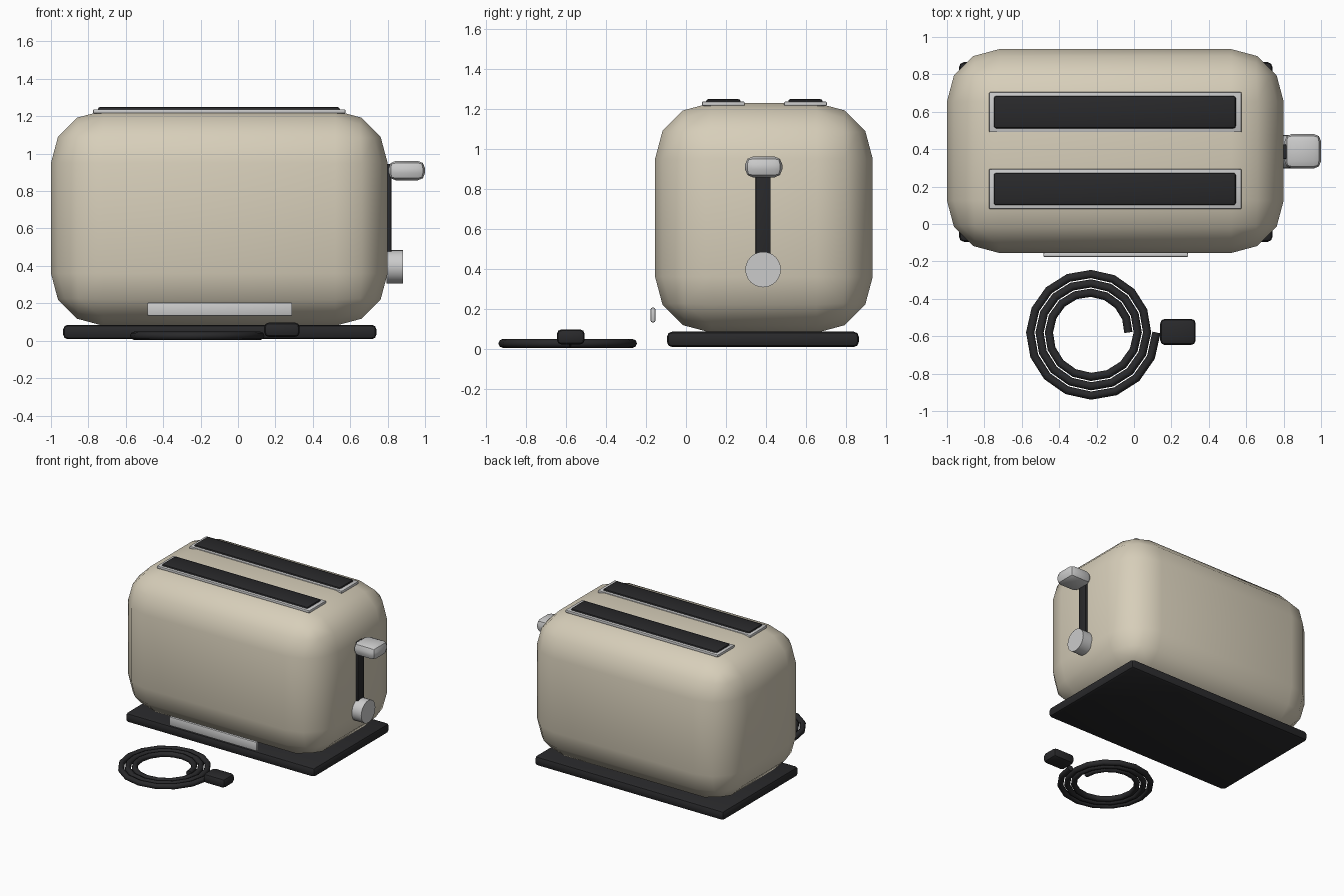
import bpy
from math import cos, sin, pi, radians

if "Cube" in bpy.data.objects:
    bpy.data.objects.remove(bpy.data.objects["Cube"])


def material(name, rgb):
    m = bpy.data.materials.new(name)
    m.diffuse_color = (*rgb, 1)
    m.use_nodes = True
    m.node_tree.nodes["Principled BSDF"].inputs["Base Color"].default_value = m.diffuse_color
    return m


CREAM = material("cream", (0.68, 0.62, 0.49))
BLACK = material("black", (0.022, 0.022, 0.024))


def finish(ob, name, mat, angle):
    ob.name = name
    if mat:
        ob.data.materials.append(mat)
    bpy.ops.object.shade_smooth_by_angle(angle=radians(angle))
    return ob


def box(name, xs, ys, zs, bevel, segments, mat=None, angle=35):
    """Bevelled box from its (min, max) range on each axis."""
    ranges = (xs, ys, zs)
    bpy.ops.mesh.primitive_cube_add(size=1, location=[(a + b) / 2 for a, b in ranges])
    ob = bpy.context.object
    ob.scale = [b - a for a, b in ranges]
    bpy.ops.object.transform_apply(location=False, rotation=False, scale=True)
    mod = ob.modifiers.new("bevel", "BEVEL")
    mod.width = bevel
    mod.segments = segments
    mod.limit_method = "ANGLE"
    bpy.ops.object.modifier_apply(modifier=mod.name)
    return finish(ob, name, mat, angle)


# Rounded shell and base plate
box("body", (-1.0, 0.80), (-0.155, 0.935), (0.08, 1.23), 0.28, 3, CREAM, 60)
box("base", (-0.935, 0.74), (-0.095, 0.865), (0.008, 0.085), 0.025, 2, BLACK)

# Bread slots with metal surrounds
for side, y in (("front", 0.187), ("back", 0.598)):
    box(side + "_slot_trim", (-0.775, 0.575), (y - 0.107, y + 0.107), (1.215, 1.237), 0.006, 2)
    box(side + "_slot", (-0.75, 0.545), (y - 0.087, y + 0.087), (1.21, 1.25), 0.014, 2, BLACK)

# Lever track, lever and browning dial on the right end
box("lever_track", (0.78, 0.82), (0.348, 0.424), (0.38, 0.945), 0.006, 2, BLACK)
box("lever", (0.805, 1.0), (0.296, 0.482), (0.857, 0.962), 0.04, 2)
bpy.ops.mesh.primitive_cylinder_add(vertices=24, radius=0.089, depth=0.09,
                                    location=(0.838, 0.386, 0.396), rotation=(0, pi / 2, 0))
finish(bpy.context.object, "browning_dial", None, 35)

# Plain front strip
box("front_strip", (-0.485, 0.29), (-0.177, -0.153), (0.132, 0.205), 0.008, 2)

# Coiled cord: three turns, sixteen steps each
curve = bpy.data.curves.new("cord", "CURVE")
curve.dimensions = "3D"
curve.bevel_depth = 0.022
curve.bevel_resolution = 2
curve.use_fill_caps = True
spline = curve.splines.new("POLY")
spline.points.add(48)
for i, p in enumerate(spline.points):
    a = 2 * pi * i / 16
    r = 0.20 + 0.15 * i / 48
    p.co = (-0.23 + r * cos(a), -0.58 + r * sin(a), 0.026, 1)
cord = bpy.data.objects.new("cord", curve)
bpy.context.collection.objects.link(cord)
curve.materials.append(BLACK)

# Plug
box("plug", (0.14, 0.33), (-0.647, -0.507), (0.02, 0.097), 0.025, 2, BLACK)
